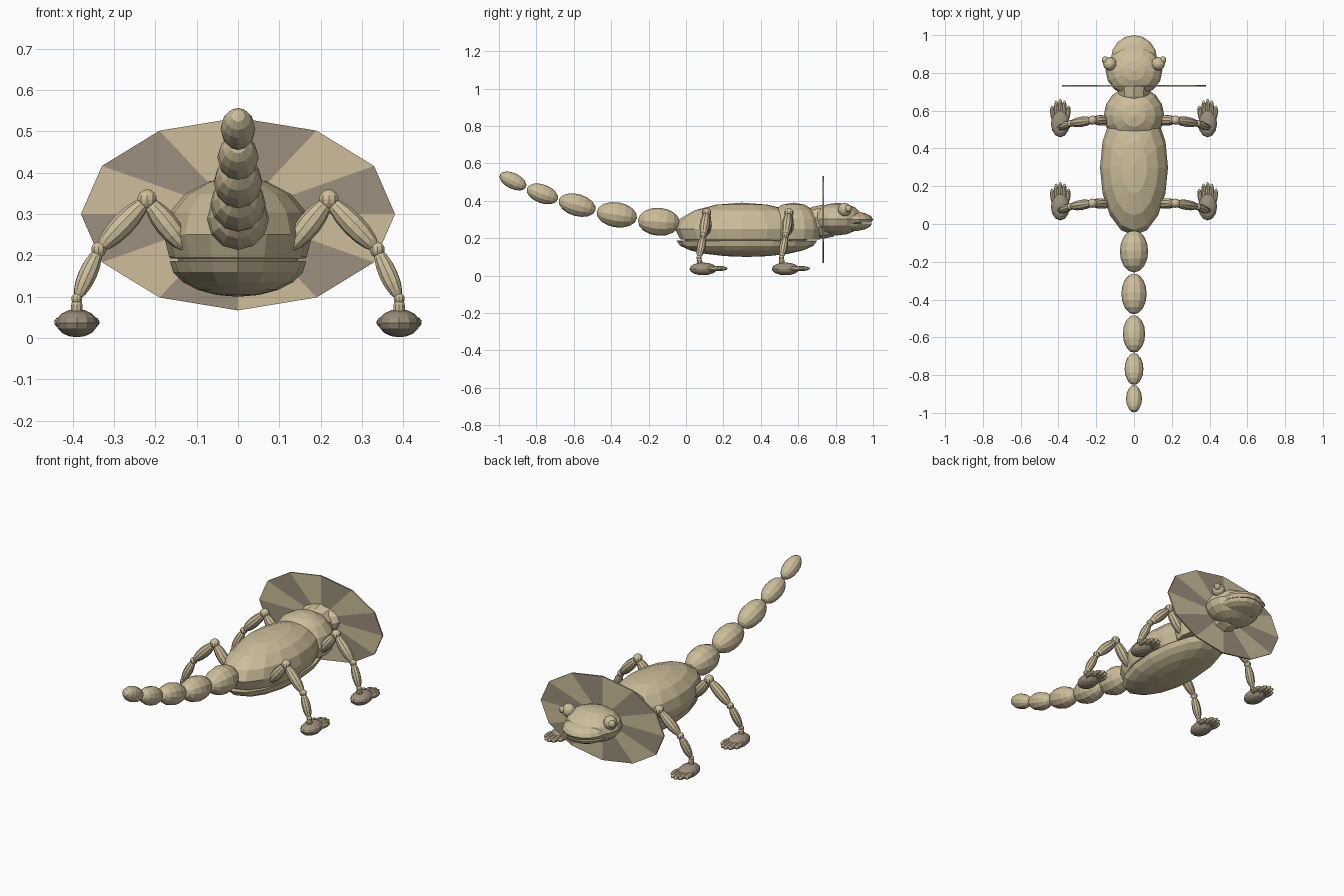
import bpy, bmesh, math
from mathutils import Vector, Matrix

if "Cube" in bpy.data.objects:
    bpy.data.objects.remove(bpy.data.objects["Cube"])


def material(name, rgb):
    m = bpy.data.materials.new(name)
    m.diffuse_color = (*rgb, 1)
    m.use_nodes = True
    m.node_tree.nodes["Principled BSDF"].inputs["Base Color"].default_value = m.diffuse_color
    return m


TAN = material("tan_skin", (0.61, 0.515, 0.33))
BROWN = material("brown_skin", (0.34, 0.275, 0.205))


def finish(name, bm, *mats):
    bmesh.ops.recalc_face_normals(bm, faces=bm.faces)
    me = bpy.data.meshes.new(name)
    bm.to_mesh(me)
    bm.free()
    for m in mats:
        me.materials.append(m)
    ob = bpy.data.objects.new(name, me)
    bpy.context.collection.objects.link(ob)
    return ob


def ellipsoid(name, loc, radii, rot=None, seg=12, rings=8, mat=TAN, cut=None):
    """Flat-shaded ellipsoid; cut=(height, keep) slices it level and caps it."""
    bm = bmesh.new()
    bmesh.ops.create_uvsphere(bm, u_segments=seg, v_segments=rings, radius=1)
    mtx = Matrix.Translation(loc) @ (rot or Matrix()) @ Matrix.Diagonal((*radii, 1))
    bm.transform(mtx)
    if cut:
        height, keep = cut
        bmesh.ops.bisect_plane(bm, geom=bm.verts[:] + bm.edges[:] + bm.faces[:],
                               plane_co=(0, 0, height), plane_no=(0, 0, -keep),
                               clear_outer=True)
        bmesh.ops.holes_fill(bm, edges=[e for e in bm.edges if e.is_boundary])
    return finish(name, bm, mat)


def bone(name, a, b, radius, over=0.0, mat=TAN):
    """Ellipsoid stretched between two joints."""
    a, b = Vector(a), Vector(b)
    d = b - a
    rot = d.to_track_quat('Z', 'Y').to_matrix().to_4x4()
    return ellipsoid(name, (a + b) / 2, (radius, radius, d.length / 2 + over),
                     rot, 10, 8, mat)


# Trunk: back, shoulders and belly shell
ellipsoid("back", (0, 0.30, 0.25), (0.18, 0.36, 0.14), seg=16, cut=(0.192, 1))
ellipsoid("shoulders", (0, 0.575, 0.25), (0.16, 0.155, 0.14), seg=16, cut=(0.192, 1))
ellipsoid("trunk_core", (0, 0.32, 0.21), (0.152, 0.34, 0.09), seg=16)
ellipsoid("belly", (0, 0.325, 0.186), (0.165, 0.375, 0.086), seg=16, rings=10,
          cut=(0.187, -1))

# Neck and head
bone("neck", (0, 0.62, 0.28), (0, 0.84, 0.295), 0.09, 0.02)
ellipsoid("head", (0, 0.81, 0.302), (0.15, 0.135, 0.087), seg=16)
ellipsoid("snout", (0, 0.875, 0.30), (0.122, 0.125, 0.045), seg=16, cut=(0.283, 1))
ellipsoid("lower_jaw", (0, 0.872, 0.278), (0.12, 0.122, 0.042), seg=16,
          cut=(0.278, -1))
for s in (-1, 1):
    ellipsoid("eye", (s * 0.128, 0.848, 0.353), (0.036, 0.036, 0.036))
    ellipsoid("pupil", (s * 0.152, 0.868, 0.358), (0.019, 0.019, 0.019))

# Neck frill: thin twelve-sided oval with alternating wedges
bm = bmesh.new()
N = 12
layers = []
for y in (0.729, 0.737):
    hub = bm.verts.new((0, y, 0.30))
    rim = [bm.verts.new((0.38 * math.cos(2 * math.pi * i / N), y,
                         0.30 + 0.233 * math.sin(2 * math.pi * i / N)))
           for i in range(N)]
    layers.append(rim)
    for i in range(N):
        f = bm.faces.new((hub, rim[i], rim[(i + 1) % N]))
        f.material_index = (i + 1) % 2
for i in range(N):
    j = (i + 1) % N
    f = bm.faces.new((layers[0][i], layers[0][j], layers[1][j], layers[1][i]))
    f.material_index = (i + 1) % 2
finish("frill", bm, TAN, BROWN)

# Tail: shrinking segments curling upward (y, z, half length, radius, tilt)
for y, z, half, r, tilt in [(-0.145, 0.288, 0.112, 0.075, 4),
                            (-0.370, 0.325, 0.109, 0.067, 9),
                            (-0.582, 0.377, 0.102, 0.059, 16),
                            (-0.768, 0.437, 0.088, 0.050, 20),
                            (-0.925, 0.506, 0.078, 0.042, 26)]:
    rot = Matrix.Rotation(math.radians(90 - tilt), 4, 'X')
    ellipsoid("tail_segment", (0, y, z), (r, r, half), rot)

# Legs: two pairs, mirrored left and right
for label, y in (("rear", 0.095), ("front", 0.535)):
    for s in (-1, 1):
        root = (s * 0.125, y + 0.012, 0.215)
        hip = (s * 0.22, y + 0.015, 0.335)
        knee = (s * 0.337, y - 0.003, 0.214)
        ankle = (s * 0.39, y - 0.025, 0.095)
        bone(label + "_upper_leg", root, hip, 0.029)
        bone(label + "_middle_leg", hip, knee, 0.028)
        bone(label + "_lower_leg", knee, ankle, 0.023)
        for part, p, r in (("hip", hip, 0.025), ("knee", knee, 0.019),
                           ("ankle", ankle, 0.014)):
            ellipsoid(label + "_" + part, p, (r, r, r), seg=10)
        bone(label + "_shin_end", ankle, (s * 0.39, y - 0.02, 0.045), 0.015, 0.008)
        ellipsoid(label + "_foot", (s * 0.39, y - 0.003, 0.036), (0.05, 0.073, 0.034),
                  mat=BROWN)
        # Toes fan forward, the outer ones shorter
        for k in (-2, -1, 0, 1, 2):
            x = s * 0.39 + k * 0.0215
            tip = y + 0.128 - 0.009 * k * k
            bone(label + "_toe", (x - k * 0.003, y + 0.03 - 0.004 * k * k, 0.038),
                 (x + k * 0.001, tip, 0.038), 0.0135)
